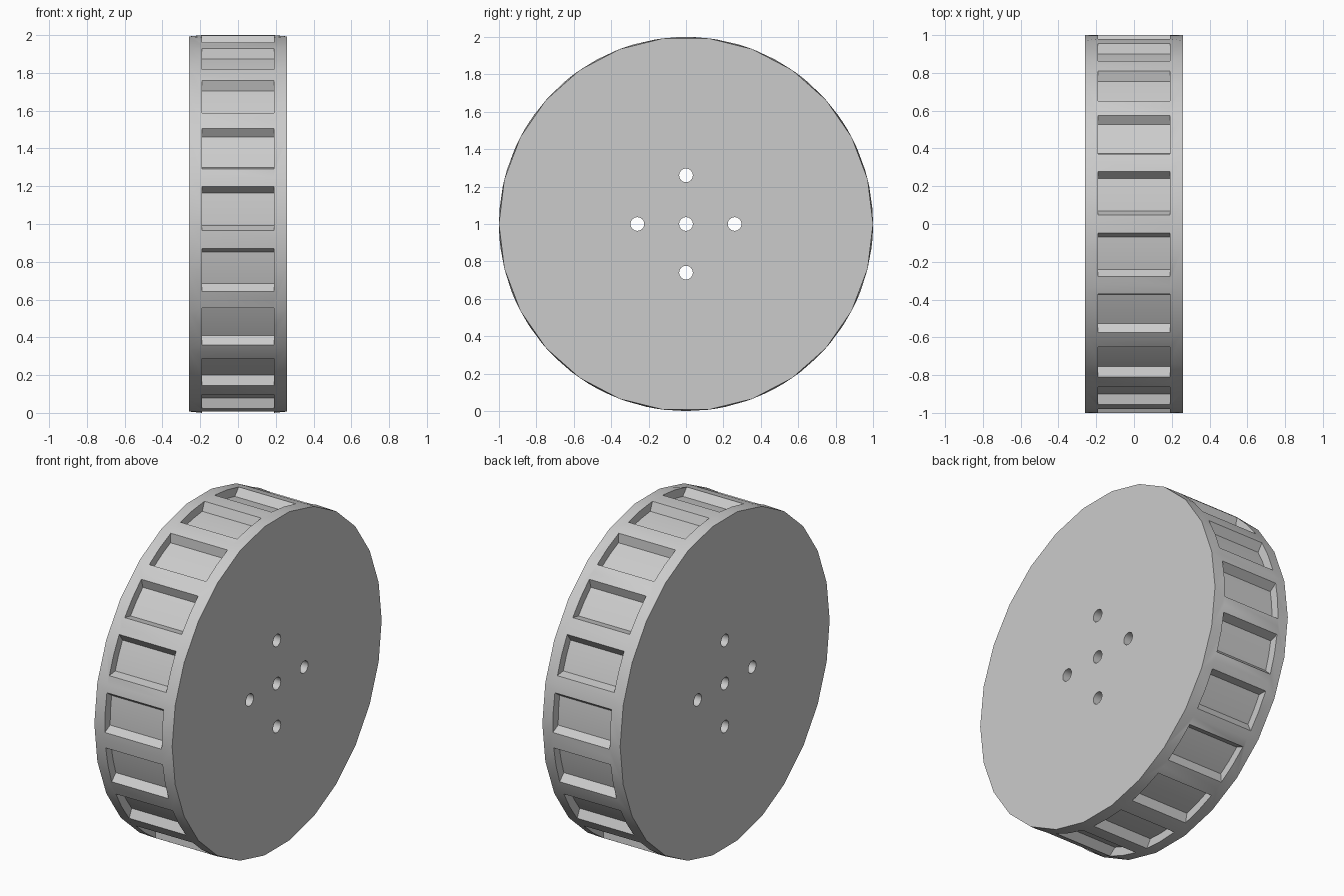
import bpy, bmesh
from math import cos, sin, radians
from mathutils import Matrix

old = bpy.data.objects.get("Cube")
if old:
    bpy.data.objects.remove(old, do_unlink=True)

HALF, INNER = 0.26, 0.19          # half width of wheel, half width of pockets
POCKETS, SIDES = 19, 26
RIM, FLOOR = 1.0, 0.949           # outer radius, pocket floor radius
RIM_ANGLE, FLOOR_ANGLE = 6.7, 5.26
PITCH = 360 / POCKETS

grey = bpy.data.materials.new("light_grey")
grey.use_nodes = True
grey.diffuse_color = (0.6, 0.6, 0.6, 1)
grey.node_tree.nodes["Principled BSDF"].inputs["Base Color"].default_value = (0.6, 0.6, 0.6, 1)

bm = bmesh.new()


def vert(x, radius, angle):
    a = radians(angle)
    return bm.verts.new((x, radius * cos(a), 1 + radius * sin(a)))


def zipper(ring_a, ring_b):
    """Triangles between two closed rings of (angle, vertex), sorted by angle."""
    def close(ring):
        return ring + [(ring[0][0] + 360, ring[0][1])]
    a, b = close(ring_a), close(ring_b)
    i = j = 0
    while i < len(a) - 1 or j < len(b) - 1:
        step_a = j == len(b) - 1 or (i < len(a) - 1 and a[i + 1][0] <= b[j + 1][0])
        if step_a:
            bm.faces.new((a[i][1], a[i + 1][1], b[j][1]))
            i += 1
        else:
            bm.faces.new((a[i][1], b[j + 1][1], b[j][1]))
            j += 1


# Rim rings at the pocket sides: three points per pocket and one per rib
offsets = (-RIM_ANGLE, 0, RIM_ANGLE, PITCH / 2)
centres = [90 + PITCH * (k + 0.5) for k in range(POCKETS)]
rims, floors = [], []
for x in (-INNER, INNER):
    rims.append([[vert(x, RIM, c + o) for o in offsets] for c in centres])
    floors.append([[vert(x, FLOOR, c + o) for o in (-FLOOR_ANGLE, 0, FLOOR_ANGLE)]
                   for c in centres])

# Ribs and pockets
for k in range(POCKETS):
    n = (k + 1) % POCKETS
    l, r = rims[0][k], rims[1][k]
    fl, fr = floors[0][k], floors[1][k]
    ln, rn = rims[0][n][0], rims[1][n][0]
    bm.faces.new((l[2], l[3], r[3], r[2]))
    bm.faces.new((l[3], ln, rn, r[3]))
    for i in (0, 1):
        bm.faces.new((fl[i], fl[i + 1], fr[i + 1], fr[i]))
    for i in (0, 2):
        bm.faces.new((l[i], fl[i], fr[i], r[i]))
    for rim, floor in ((l, fl), (r, fr)):
        for i in (0, 1):
            bm.faces.new((rim[i], rim[i + 1], floor[i + 1], floor[i]))

# End discs and the bands that join them to the rim rings
for side, x in enumerate((-HALF, HALF)):
    outer = [(k * 360 / SIDES, vert(x, RIM, k * 360 / SIDES)) for k in range(SIDES)]
    bm.faces.new([v for _, v in outer])
    inner = [((c + o) % 360, v) for c, group in zip(centres, rims[side])
             for o, v in zip(offsets, group)]
    zipper(outer, sorted(inner, key=lambda p: p[0]))

bmesh.ops.recalc_face_normals(bm, faces=bm.faces)


def make_object(name, mesh_data):
    mesh = bpy.data.meshes.new(name)
    mesh_data.to_mesh(mesh)
    mesh_data.free()
    mesh.materials.append(grey)
    obj = bpy.data.objects.new(name, mesh)
    bpy.context.collection.objects.link(obj)
    return obj


wheel = make_object("wheel", bm)

# Centre hole and four bolt holes, cut straight through
holes = bmesh.new()
for y, z in ((0, 0), (0.26, 0), (-0.26, 0), (0, 0.26), (0, -0.26)):
    place = Matrix.Translation((0, y, 1 + z)) @ Matrix.Rotation(radians(90), 4, "Y")
    bmesh.ops.create_cone(holes, cap_ends=True, segments=16, radius1=0.037,
                          radius2=0.037, depth=1, matrix=place)
cutter = make_object("hole_cutter", holes)
cutter.hide_render = True

cut = wheel.modifiers.new("holes", "BOOLEAN")
cut.operation = "DIFFERENCE"
cut.solver = "EXACT"
cut.object = cutter

bpy.ops.object.select_all(action="DESELECT")
wheel.select_set(True)
bpy.context.view_layer.objects.active = wheel
bpy.ops.object.modifier_apply(modifier=cut.name)
bpy.data.objects.remove(cutter, do_unlink=True)
bpy.ops.object.shade_smooth_by_angle(angle=radians(30))
